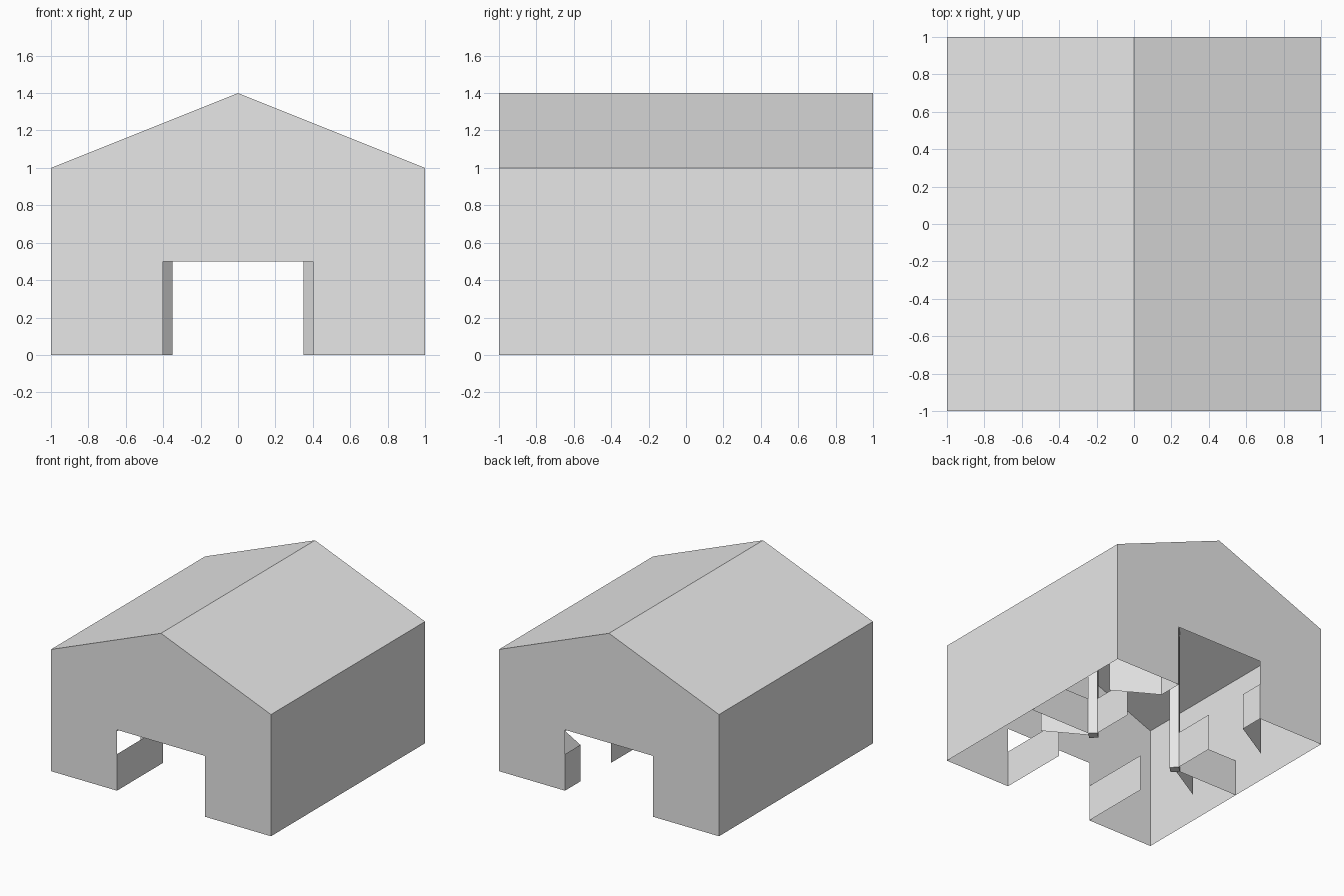
import bpy
import bmesh
from math import cos, sin, radians

cube = bpy.data.objects.get("Cube")
if cube:
    bpy.data.objects.remove(cube, do_unlink=True)

# One plain grey for the whole building
grey = bpy.data.materials.new("plain grey")
grey.use_nodes = True
grey.diffuse_color = (0.8, 0.8, 0.8, 1)
grey.node_tree.nodes["Principled BSDF"].inputs["Base Color"].default_value = (0.8, 0.8, 0.8, 1)

HALF, EAVE, RIDGE = 1.0, 1.0, 1.4      # outer shell
GATE, LINTEL = 0.4, 0.5                # gate half width and height
STALL, DOOR, SWING = 0.3, 0.4, radians(30)
POST_RADIUS, POST_HEIGHT = 0.05, 1.22


def add_mesh(name, bm):
    mesh = bpy.data.meshes.new(name)
    bm.to_mesh(mesh)
    bm.free()
    mesh.materials.append(grey)
    obj = bpy.data.objects.new(name, mesh)
    bpy.context.collection.objects.link(obj)
    return obj


def sheet(name, points):
    """A single flat face through the given corners."""
    bm = bmesh.new()
    bm.faces.new([bm.verts.new(p) for p in points])
    return add_mesh(name, bm)


def panel(name, start, end, height):
    """An upright thin panel between two floor points."""
    return sheet(name, [(*start, 0), (*end, 0), (*end, height), (*start, height)])


# Gable walls with a gate opening cut in the outline
half_outline = [(GATE, LINTEL), (GATE, 0), (HALF, 0), (HALF, EAVE)]
outline = half_outline + [(0, RIDGE)] + [(-x, z) for x, z in reversed(half_outline)]
for name, y in (("front_wall", -HALF), ("back_wall", HALF)):
    profile = outline if y < 0 else outline[::-1]
    sheet(name, [(x, y, z) for x, z in profile])

for side, s in (("left", 1), ("right", -1)):
    # Side wall and roof slope
    panel(side + "_wall", (s * HALF, -s * HALF), (s * HALF, s * HALF), EAVE)
    sheet(side + "_roof", [(s * HALF, -s * HALF, EAVE), (s * HALF, s * HALF, EAVE),
                           (0, s * HALF, RIDGE), (0, -s * HALF, RIDGE)])

    # Low stall fronts, leaving a doorway in each stall
    for part, y0, y1 in (("front", -1, -0.4), ("middle", 0, 0.4), ("back", 0.8, 1)):
        panel(f"{side}_{part}_stall_wall", (s * GATE, y0), (s * GATE, y1), STALL)

    # Partition between the two stalls
    panel(side + "_partition", (s * GATE, 0), (s * HALF, 0), STALL)

    # Stall doors swung open into the stalls
    for part, hinge in (("front", 0), ("back", 0.8)):
        tip = (s * (GATE + DOOR * cos(SWING)), hinge - DOOR * sin(SWING))
        panel(f"{side}_{part}_stall_door", (s * GATE, hinge), tip, STALL)

    # Four-sided roof post, set cornerwise
    bm = bmesh.new()
    bmesh.ops.create_cone(bm, cap_ends=True, segments=4, radius1=POST_RADIUS,
                          radius2=POST_RADIUS, depth=POST_HEIGHT)
    bmesh.ops.translate(bm, verts=bm.verts, vec=(s * GATE, 0, POST_HEIGHT / 2))
    add_mesh(side + "_post", bm)
